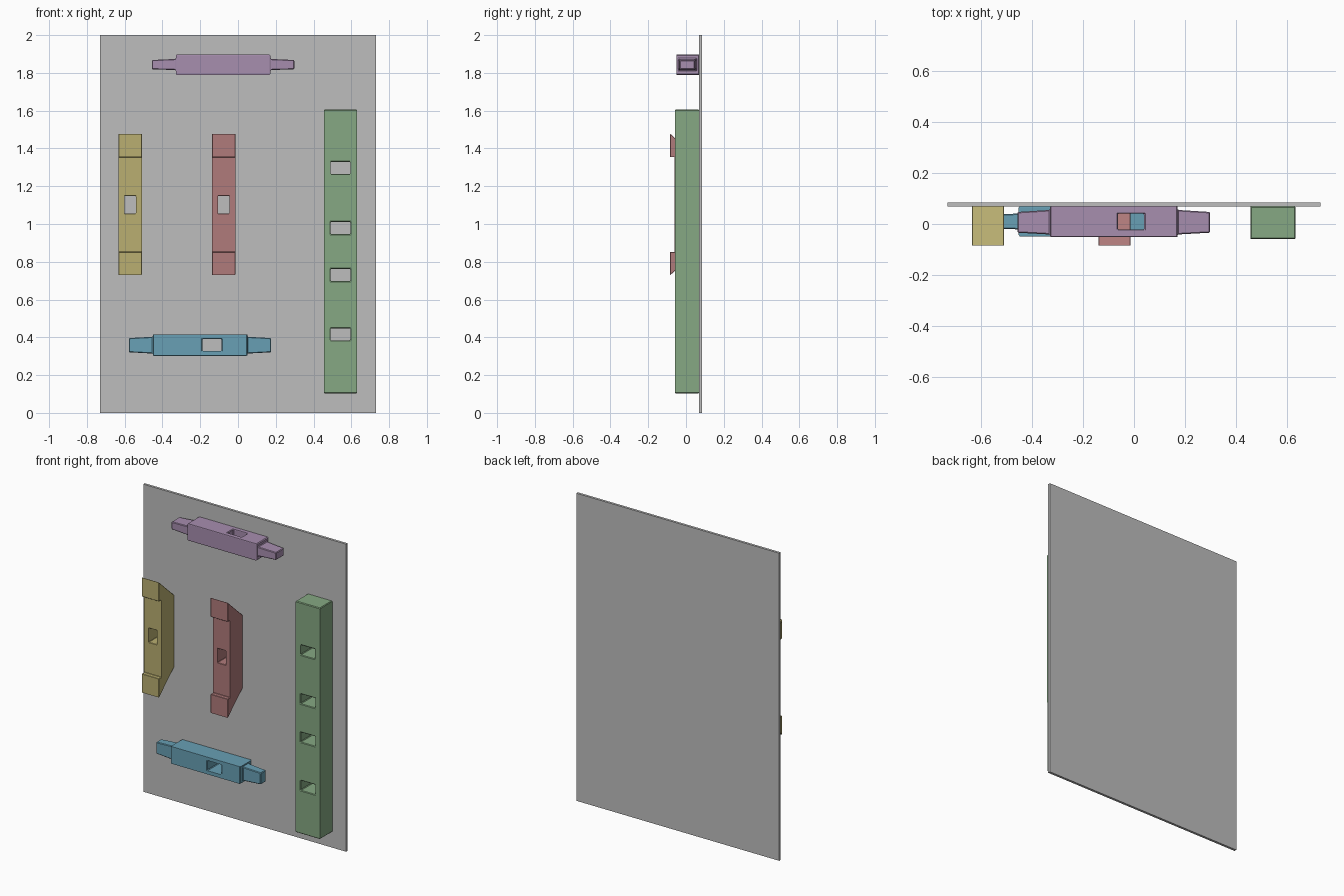
import bpy, bmesh

if "Cube" in bpy.data.objects:
    bpy.data.objects.remove(bpy.data.objects["Cube"])


def material(name, rgb):
    """Flat colour from 0-255 sRGB values, stored as linear."""
    m = bpy.data.materials.new(name)
    m.diffuse_color = [((c / 255 + 0.055) / 1.055) ** 2.4 for c in rgb] + [1]
    m.use_nodes = True
    m.node_tree.nodes["Principled BSDF"].inputs["Base Color"].default_value = m.diffuse_color
    return m


def skin(name, rings, mat=None):
    """Closed solid through a list of matching point rings."""
    bm = bmesh.new()
    loops = [[bm.verts.new(p) for p in ring] for ring in rings]
    n = len(loops[0])
    for a, b in zip(loops, loops[1:]):
        for i in range(n):
            j = (i + 1) % n
            bm.faces.new((a[i], a[j], b[j], b[i]))
    bm.faces.new(loops[0])
    bm.faces.new(loops[-1])
    bmesh.ops.recalc_face_normals(bm, faces=bm.faces)
    me = bpy.data.meshes.new(name)
    bm.to_mesh(me)
    bm.free()
    ob = bpy.data.objects.new(name, me)
    bpy.context.collection.objects.link(ob)
    if mat:
        me.materials.append(mat)
    return ob


def section(x, y0, y1, z0, z1):
    return [(x, y0, z0), (x, y1, z0), (x, y1, z1), (x, y0, z1)]


def box(name, x0, x1, y0, y1, z0, z1, mat=None):
    return skin(name, [section(x, y0, y1, z0, z1) for x in (x0, x1)], mat)


def finish(ob, holes, bevel=0.004):
    """Cut rectangular mortises, then chamfer the edges slightly."""
    bpy.context.view_layer.objects.active = ob
    for h in holes:
        cutter = box("cutter", *h)
        cutter.hide_render = True
        mod = ob.modifiers.new("mortise", "BOOLEAN")
        mod.operation = "DIFFERENCE"
        mod.solver = "EXACT"
        mod.object = cutter
        bpy.ops.object.modifier_apply(modifier=mod.name)
        bpy.data.objects.remove(cutter)
    mod = ob.modifiers.new("chamfer", "BEVEL")
    mod.width = bevel
    mod.segments = 1
    mod.limit_method = "ANGLE"
    mod.angle_limit = 0.7


grey = material("board grey", (190, 190, 190))
green = material("post green", (134, 169, 131))
yellow = material("brace yellow", (186, 175, 113))
red = material("brace red", (176, 123, 123))
blue = material("beam blue", (104, 160, 181))
purple = material("beam purple", (167, 142, 175))

BACK = 0.069  # front surface of the board

# Backing board
box("backing_board", -0.73, 0.73, BACK, 0.085, 0, 2, grey)

# Tall post with four mortises
post = box("post", 0.455, 0.631, -0.059, BACK, 0.103, 1.606, green)
finish(post, [(0.49, 0.595, -0.3, 0.3, z - 0.032, z + 0.032)
              for z in (1.297, 0.979, 0.73, 0.416)])

# Two braces with mitred ends and a recessed middle
brace = [(-0.085, 0.728), (BACK, 0.868), (BACK, 1.339), (-0.085, 1.479),
         (-0.085, 1.354), (-0.06, 1.354), (-0.06, 0.852), (-0.085, 0.852)]
for name, x, mat in (("left_brace", -0.571, yellow), ("middle_brace", -0.076, red)):
    ob = skin(name, [[(x + d, y, z) for y, z in brace] for d in (-0.062, 0.062)], mat)
    finish(ob, [(x - 0.03, x + 0.03, -0.3, 0.3, 1.056, 1.148)], 0.002)


def beam(name, cx, body, root, tip, hole, mat):
    """Beam with a tapered tenon on each end."""
    steps = [(-0.377, tip), (-0.25, root), (-0.25, body),
             (0.25, body), (0.25, root), (0.377, tip)]
    finish(skin(name, [section(cx + d, *s) for d, s in steps], mat), [hole])


# Upper beam, mortised from above
beam("upper_beam", -0.079, (-0.051, BACK, 1.788, 1.897),
     (-0.041, 0.055, 1.815, 1.874), (-0.034, 0.047, 1.819, 1.868),
     (-0.063, 0.039, -0.022, 0.041, 1.5, 2.2), purple)

# Lower beam, mortised from the front
beam("lower_beam", -0.201, (-0.048, BACK, 0.302, 0.416),
     (-0.021, 0.041, 0.314, 0.403), (-0.017, 0.036, 0.321, 0.396),
     (-0.188, -0.087, -0.3, 0.3, 0.328, 0.392), blue)
